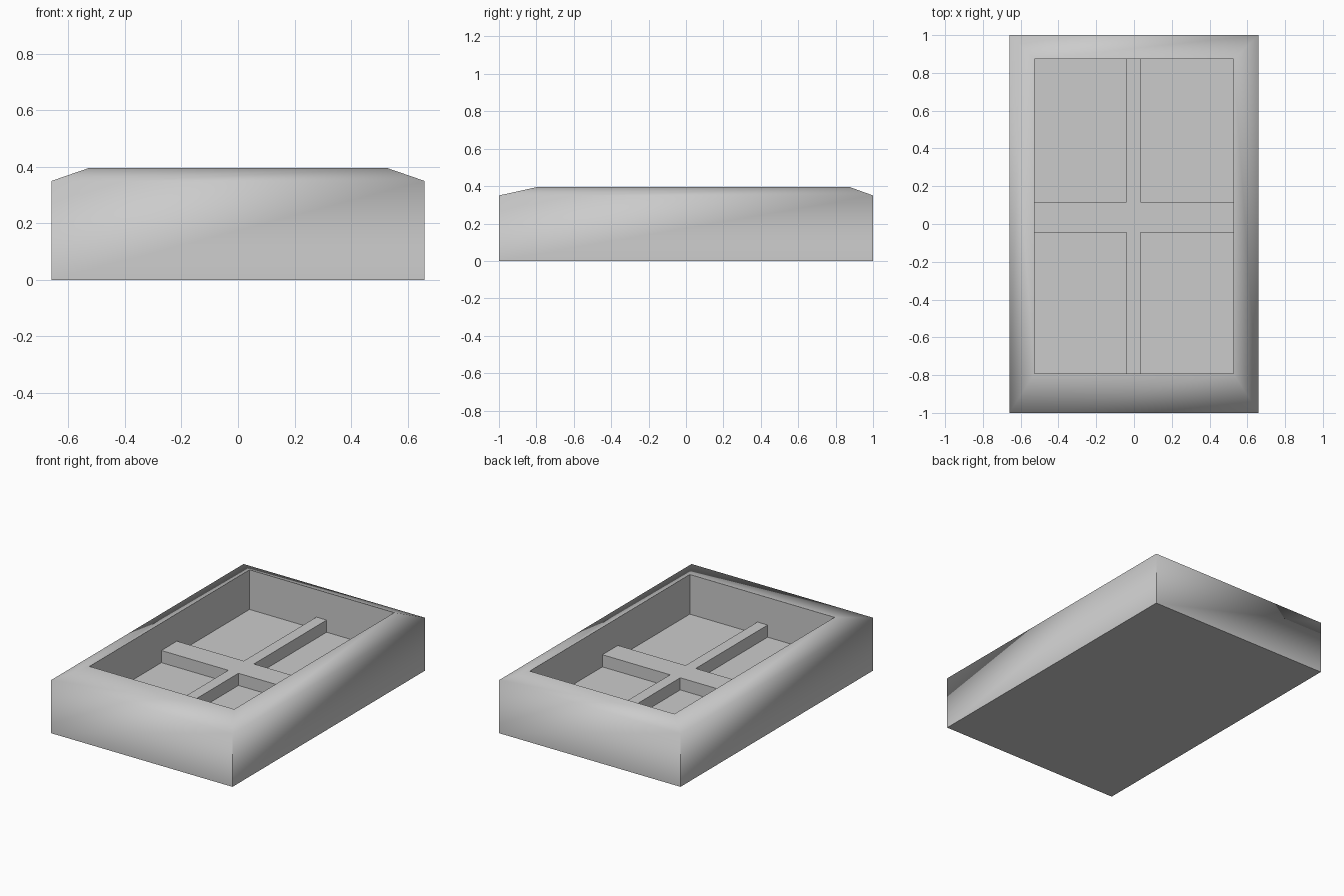
import bpy, bmesh, math

cube = bpy.data.objects.get("Cube")
if cube:
    bpy.data.objects.remove(cube, do_unlink=True)

grey = bpy.data.materials.new("plain_grey")
grey.use_nodes = True
colour = (0.6, 0.6, 0.6, 1)
grey.diffuse_color = colour
grey.node_tree.nodes["Principled BSDF"].inputs["Base Color"].default_value = colour


def finish(bm, name, smooth_angle=None):
    bmesh.ops.recalc_face_normals(bm, faces=bm.faces)
    mesh = bpy.data.meshes.new(name)
    bm.to_mesh(mesh)
    bm.free()
    mesh.materials.append(grey)
    obj = bpy.data.objects.new(name, mesh)
    bpy.context.collection.objects.link(obj)
    if smooth_angle:
        bpy.ops.object.select_all(action='DESELECT')
        obj.select_set(True)
        bpy.context.view_layer.objects.active = obj
        bpy.ops.object.shade_smooth_by_angle(angle=math.radians(smooth_angle))
    return obj


# Outer half width, pocket half width, and pocket ends
OUT_X, IN_X = 0.66, 0.527
FRONT, BACK = -0.792, 0.873
WALL_Z, RIM_Z, FLOOR_Z, CROSS_Z = 0.35, 0.396, 0.135, 0.215


def ring(bm, half_x, y0, y1, z):
    corners = ((-half_x, y0), (half_x, y0), (half_x, y1), (-half_x, y1))
    return [bm.verts.new((x, y, z)) for x, y in corners]


# Tray: upright walls, sloped rim and a sunken pocket
bm = bmesh.new()
rings = [ring(bm, OUT_X, -1, 1, 0), ring(bm, OUT_X, -1, 1, WALL_Z),
         ring(bm, IN_X, FRONT, BACK, RIM_Z), ring(bm, IN_X, FRONT, BACK, FLOOR_Z)]
for a, b in zip(rings, rings[1:]):
    for i in range(4):
        j = (i + 1) % 4
        bm.faces.new((a[i], a[j], b[j], b[i]))
bm.faces.new(rings[0])
bm.faces.new(rings[-1])
finish(bm, "tray", smooth_angle=80)

# Cross-shaped divider, its ends let slightly into the pocket walls
xs = (-IN_X - 0.01, -0.04, 0.034, IN_X + 0.01)
ys = (FRONT - 0.01, -0.044, 0.117, BACK + 0.01)
bm = bmesh.new()
grid = [[bm.verts.new((x, y, CROSS_Z)) for y in ys] for x in xs]
for i in range(3):
    for j in range(3):
        if i == 1 or j == 1:
            bm.faces.new((grid[i][j], grid[i + 1][j], grid[i + 1][j + 1], grid[i][j + 1]))
bmesh.ops.delete(bm, geom=[v for v in bm.verts if not v.link_faces], context='VERTS')
bmesh.ops.recalc_face_normals(bm, faces=bm.faces)
lower = bmesh.ops.extrude_face_region(bm, geom=bm.faces[:], use_keep_orig=True)
for v in lower["geom"]:
    if isinstance(v, bmesh.types.BMVert):
        v.co.z = FLOOR_Z - 0.01
finish(bm, "cross_divider")
